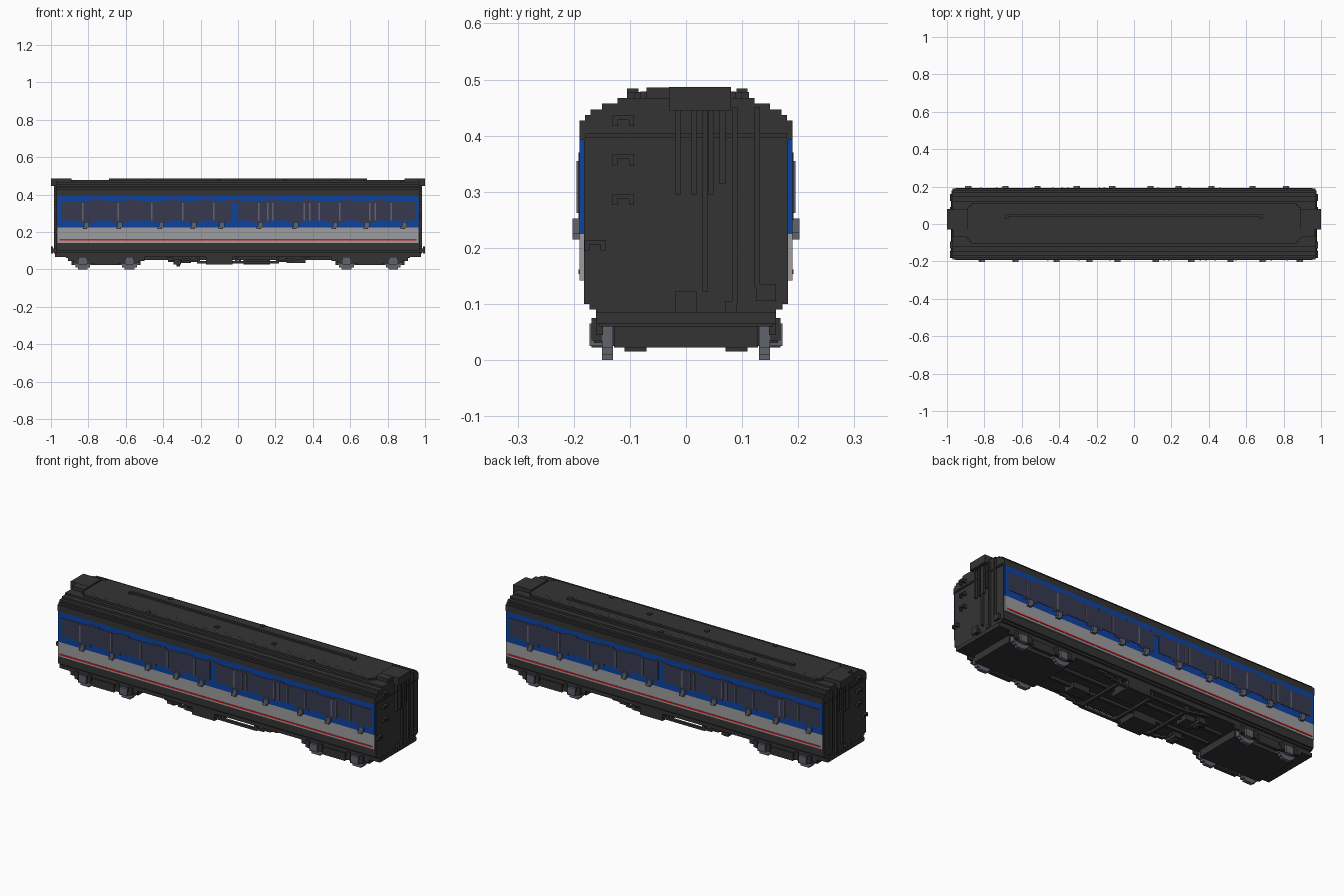
import bpy, bmesh, math
from mathutils import Matrix

if "Cube" in bpy.data.objects:
    bpy.data.objects.remove(bpy.data.objects["Cube"], do_unlink=True)


def material(name, rgb):
    m = bpy.data.materials.new(name)
    m.use_nodes = True
    m.diffuse_color = (*rgb, 1)
    b = m.node_tree.nodes["Principled BSDF"]
    b.inputs["Base Color"].default_value = (*rgb, 1)
    b.inputs["Roughness"].default_value = 0.8
    return m


DARK = material("charcoal", (0.034, 0.034, 0.034))
BLUE = material("deep blue", (0.004, 0.055, 0.35))
GREY = material("light grey", (0.34, 0.34, 0.35))
RED = material("red", (0.62, 0.012, 0.015))
GLASS = material("window navy", (0.038, 0.042, 0.08))
STEEL = material("steel grey", (0.12, 0.125, 0.155))


def finish(name, bm, mat):
    bmesh.ops.recalc_face_normals(bm, faces=bm.faces)
    me = bpy.data.meshes.new(name)
    bm.to_mesh(me)
    bm.free()
    me.materials.append(mat)
    ob = bpy.data.objects.new(name, me)
    bpy.context.collection.objects.link(ob)
    return ob


def boxes(name, mat, items, sx=1, sy=1):
    """One object from boxes (x0, x1, y0, y1, z0, z1), optionally flipped."""
    bm = bmesh.new()
    for x0, x1, y0, y1, z0, z1 in items:
        mtx = Matrix.Translation((sx * (x0 + x1) / 2, sy * (y0 + y1) / 2, (z0 + z1) / 2))
        mtx = mtx @ Matrix.Diagonal((x1 - x0, y1 - y0, z1 - z0, 1))
        bmesh.ops.create_cube(bm, size=1, matrix=mtx)
    return finish(name, bm, mat)


# Body shell: stepped section extruded along the length
half = [(0.16, 0.065), (0.16, 0.09), (0.172, 0.09), (0.172, 0.10), (0.182, 0.10), (0.182, 0.393),
        (0.19, 0.393), (0.19, 0.427), (0.18, 0.427), (0.18, 0.437), (0.17, 0.437),
        (0.17, 0.447), (0.15, 0.447), (0.15, 0.457), (0.122, 0.457), (0.122, 0.467)]
bm = bmesh.new()
ring = half + [(-y, z) for y, z in reversed(half)]
face = bm.faces.new([bm.verts.new((-0.97, y, z)) for y, z in ring])
ext = bmesh.ops.extrude_face_region(bm, geom=[face])
bmesh.ops.translate(bm, vec=(1.94, 0, 0),
                    verts=[v for v in ext["geom"] if isinstance(v, bmesh.types.BMVert)])
finish("body_shell", bm, DARK)

# Raised roof deck with stepped corners, roof pipe and small vents
boxes("roof_deck", DARK, [(-0.87 - 0.012 * i, 0.87 + 0.012 * i, -0.105 + 0.012 * i,
                           0.112 - 0.012 * i, 0.467, 0.478 + 0.0001 * i) for i in range(4)])
boxes("roof_pipe", DARK, [(-0.68, 0.68, 0.04, 0.053, 0.478, 0.487),
                          (-0.69, -0.67, 0.03, 0.05, 0.478, 0.487),
                          (0.67, 0.69, 0.03, 0.05, 0.478, 0.487)])
boxes("roof_vents", DARK, [(x - 0.01, x + 0.01, y - 0.01, y + 0.01, 0.478, 0.484)
                           for x, y in ((-0.1, -0.04), (0.25, -0.04), (-0.48, 0.1), (0.08, 0.1),
                                        (-0.48, -0.095), (0.52, -0.095))])

# Sides: the second is the first turned half a round about z
splits = [-0.83, -0.64, -0.46, -0.295, -0.13, 0.11, 0.158, 0.185, 0.355, 0.383,
          0.435, 0.545, 0.705, 0.735, 0.82]
latches = [-0.81, -0.63, -0.41, -0.235, -0.085, 0.12, 0.31, 0.52, 0.69, 0.89]
for side, s in (("front", 1), ("back", -1)):
    def side_boxes(part, mat, items):
        boxes(f"{side}_{part}", mat, items, s, s)

    side_boxes("lower_panel", GREY, [(-0.965, 0.965, -0.19, -0.18, 0.142, 0.225)])
    side_boxes("upper_panel", BLUE, [(-0.965, 0.965, -0.19, -0.18, 0.225, 0.393)])
    side_boxes("red_stripe", RED, [(-0.955, 0.955, -0.192, -0.188, 0.153, 0.161)])
    side_boxes("windows", GLASS, [(-0.945, -0.035, -0.192, -0.188, 0.262, 0.362),
                                  (-0.005, 0.945, -0.192, -0.188, 0.262, 0.362)])
    # Glass steps down at each door and up between doors
    side_boxes("door_windows", GLASS,
               [(x - 0.045, x + 0.045, -0.1915, -0.188, 0.25, 0.30) for x in latches if x < 0.85])
    side_boxes("window_tops", GLASS,
               [(x + 0.03, x + 0.10, -0.1915, -0.188, 0.35, 0.37) for x in latches if x < 0.8])
    side_boxes("window_bars", STEEL,
               [(x - 0.004, x + 0.004, -0.195, -0.19, 0.262, 0.355) for x in splits])
    # Door latches
    side_boxes("latch_plates", STEEL,
               [(x - 0.013, x + 0.013, -0.202, -0.19, 0.225, 0.252) for x in latches])
    side_boxes("latch_levers", STEEL,
               [(x - 0.02, x + 0.004, -0.202, -0.19, 0.215, 0.228) for x in latches])

    # Equipment box and truss rod under each side
    side_boxes("equipment_box", DARK, [(-0.17, -0.03, -0.16, -0.04, 0.025, 0.09)])
    truss = [(-0.22, 0.22, -0.15, -0.135, 0.032, 0.045)]
    for i in range(6):
        for d in (1, -1):
            a, b = 0.21 + 0.042 * i, 0.26 + 0.042 * i
            truss.append((min(d * a, d * b), max(d * a, d * b), -0.15, -0.135,
                          0.038 + 0.008 * i, 0.05 + 0.008 * i))
    for x in (-0.21, 0.21, -0.01):
        truss.append((x - 0.007, x + 0.007, -0.15, -0.135, 0.035, 0.09))
    side_boxes("truss_rod", DARK, truss)

# Cross members and dynamo under the floor
boxes("truss_cross_members", DARK, [(x - 0.008, x + 0.008, -0.14, 0.14, 0.034, 0.046)
                                    for x in (-0.21, 0.0, 0.21)])
boxes("floor_beams", DARK, [(-0.5, 0.5, y - 0.008, y + 0.008, 0.05, 0.07) for y in (-0.05, 0.05)])
boxes("vacuum_cylinders", DARK, [(-0.33, -0.25, 0.02, 0.09, 0.035, 0.07),
                                 (0.26, 0.36, -0.09, -0.02, 0.035, 0.07)])
for y in (-0.09, 0.09):
    boxes("dynamo", DARK, [(-0.345, -0.305, y - 0.035, y + 0.035, 0.025, 0.055),
                           (-0.375, -0.30, y - 0.02, y + 0.02, 0.04, 0.05),
                           (-0.33, -0.31, y - 0.02, y + 0.02, 0.015, 0.07)])

# Ends: corridor hood, pipes, steps and coupler, mirrored in x
for end, sx in (("left", 1), ("right", -1)):
    def end_boxes(part, mat, items):
        boxes(f"{end}_{part}", mat, items, sx)

    end_boxes("gangway_hood", DARK, [(0.89, 1.0, -0.03, 0.08, 0.445, 0.487),
                                     (0.89, 0.965, -0.07, 0.08, 0.465, 0.486)])
    # Vertical pipes, given as y and foot height
    end_boxes("end_pipes", DARK,
              [(0.96, 0.983, y - 0.005, y + 0.005, z, 0.45)
               for y, z in ((-0.015, 0.295), (0.014, 0.295), (0.045, 0.295),
                            (0.065, 0.315), (0.034, 0.122), (0.087, 0.10), (0.127, 0.13))]
              + [(0.96, 0.983, 0.07, 0.09, 0.085, 0.105), (0.96, 0.983, 0.125, 0.16, 0.105, 0.135)])
    end_boxes("end_rail", DARK, [(0.96, 0.977, -0.18, 0.18, 0.396, 0.404)])
    steps = []
    for y, z in ((-0.112, 0.427), (-0.112, 0.357), (-0.112, 0.286), (-0.162, 0.205)):
        steps += [(0.97, 0.985, y - 0.019, y + 0.019, z + 0.001, z + 0.009),
                  (0.97, 0.985, y - 0.019, y - 0.010, z - 0.01, z + 0.009),
                  (0.97, 0.985, y + 0.010, y + 0.019, z - 0.01, z + 0.009)]
    end_boxes("end_steps", DARK, steps)
    end_boxes("buffer_beam", DARK, [(0.94, 0.978, -0.16, 0.16, 0.065, 0.085)])
    end_boxes("coupler", DARK, [(0.96, 0.99, -0.012, 0.012, 0.09, 0.112),
                                (0.988, 1.0, -0.02, 0.02, 0.085, 0.122)])

    # Bogie: flat tray, side frames, springs, axle boxes and stepped wheels
    end_boxes("bogie_tray", DARK, [(0.52, 0.89, -0.128, 0.128, 0.022, 0.07),
                                   (0.50, 0.92, -0.155, 0.155, 0.06, 0.10)])
    frame, springs, wheels, axle = [], [], [], []
    for d in (1, -1):
        def add(target, x0, x1, y0, y1, z0, z1):
            ya, yb = sorted((d * y0, d * y1))
            target.append((x0, x1, ya, yb, z0, z1))
        add(frame, 0.50, 0.91, 0.148, 0.160, 0.045, 0.08)
        add(frame, 0.54, 0.87, 0.148, 0.164, 0.03, 0.05)
        add(frame, 0.64, 0.77, 0.15, 0.168, 0.022, 0.065)
        for x in (0.58, 0.83):
            add(wheels, x - 0.026, x + 0.026, 0.13, 0.15, 0.0, 0.10)
            add(wheels, x - 0.04, x + 0.04, 0.13, 0.15, 0.010, 0.09)
            add(wheels, x - 0.05, x + 0.05, 0.13, 0.15, 0.022, 0.078)
            add(axle, x - 0.022, x + 0.022, 0.15, 0.172, 0.025, 0.065)
            add(springs, x - 0.05, x - 0.03, 0.15, 0.168, 0.035, 0.075)
            add(springs, x + 0.03, x + 0.05, 0.15, 0.168, 0.035, 0.075)
    end_boxes("bogie_frame", DARK, frame)
    end_boxes("bogie_springs", DARK, springs)
    end_boxes("bogie_wheels", STEEL, wheels)
    end_boxes("axle_boxes", STEEL, axle)
